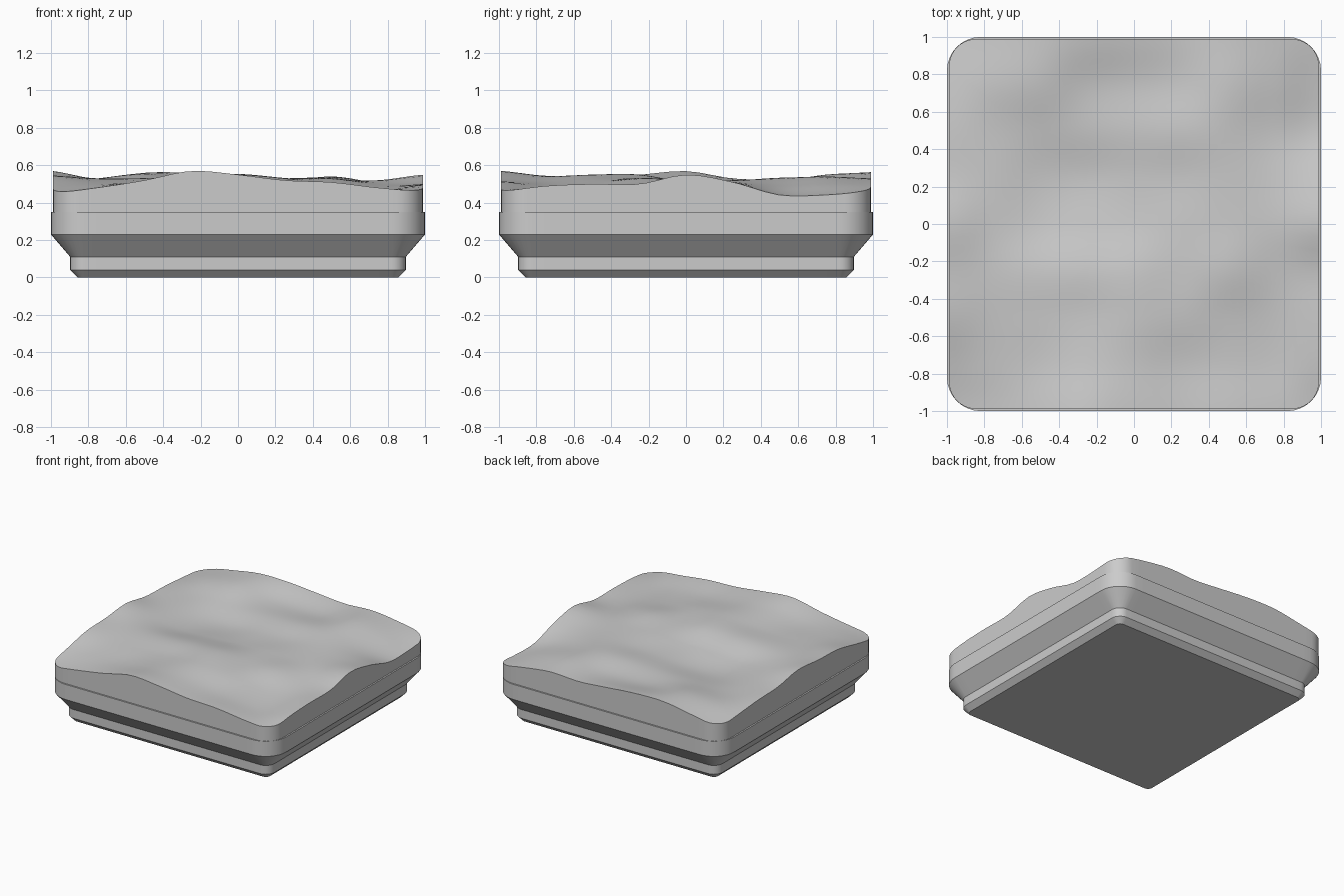
import bpy, bmesh
from math import cos, sin, pi, floor

cube = bpy.data.objects.get("Cube")
if cube:
    bpy.data.objects.remove(cube)

grey = bpy.data.materials.new("stone_grey")
grey.use_nodes = True
colour = (0.6, 0.6, 0.6, 1)
grey.diffuse_color = colour
grey.node_tree.nodes["Principled BSDF"].inputs["Base Color"].default_value = colour

# Terrain heights in hundredths, rows front to back, columns -x to +x
ROWS = [row.split() for row in (
    "45 48 52 57 55 52 51 48 46",
    "49 50 51 54 54 51 49 47 49",
    "54 52 52 53 55 53 50 48 50",
    "55 53 53 54 55 53 53 50 50",
    "57 52 49 50 51 52 52 52 55",
    "53 51 48 48 50 51 52 51 51",
    "52 51 51 51 52 53 53 49 44",
    "50 53 55 52 51 51 54 50 44",
    "48 52 56 56 54 52 53 50 46")]
HEIGHTS = [[int(h) / 100 for h in row] for row in ROWS]


def spline(values, t):
    """Smooth curve through evenly spaced values, t from -1 to 1."""
    last = len(values) - 1
    t = (t + 1) / 2 * last
    i = max(0, min(last - 1, floor(t)))
    f = t - i
    a, b, c, d = (values[max(0, min(last, i + k))] for k in (-1, 0, 1, 2))
    return b + f * (c - a + f * (2*a - 5*b + 4*c - d + f * (3*(b - c) + d - a))) / 2


def height(x, y):
    return spline([spline(row, x) for row in HEIGHTS], y)


def outline(half, radius, arc=8, side=24):
    """Rounded square, counterclockwise, with points along the straight sides."""
    points = []
    c = half - radius
    for q in range(4):
        ca, sa = cos(q * pi / 2), sin(q * pi / 2)
        quarter = [(c + radius * cos(a), c + radius * sin(a))
                   for a in (k * pi / 2 / arc for k in range(arc + 1))]
        quarter += [(c - 2 * c * k / side, half) for k in range(1, side)]
        points += [(x * ca - y * sa, x * sa + y * ca) for x, y in quarter]
    return points


def loft(name, rings, cap_bottom=False, cap_top=False):
    bm = bmesh.new()
    loops = [[bm.verts.new(p) for p in ring] for ring in rings]
    for low, high in zip(loops, loops[1:]):
        for i in range(len(low)):
            j = (i + 1) % len(low)
            bm.faces.new((low[i], low[j], high[j], high[i]))
    if cap_bottom:
        bm.faces.new(loops[0][::-1])
    if cap_top:
        centre = bm.verts.new((0, 0, height(0, 0)))
        top = loops[-1]
        for i in range(len(top)):
            bm.faces.new((top[i], top[(i + 1) % len(top)], centre))
    mesh = bpy.data.meshes.new(name)
    bm.to_mesh(mesh)
    bm.free()
    mesh.materials.append(grey)
    obj = bpy.data.objects.new(name, mesh)
    bpy.context.collection.objects.link(obj)
    bpy.ops.object.select_all(action="DESELECT")
    obj.select_set(True)
    bpy.context.view_layer.objects.active = obj
    bpy.ops.object.shade_smooth_by_angle(angle=pi / 6)


def flat_ring(half, radius, z):
    return [(x, y, z) for x, y in outline(half, radius)]


# Stepped foot and rim; the ledge on top fades out at the corners
WALL = (0.988, 0.142)
profile = [(0.857, 0.037, 0), (0.897, 0.077, 0.04), (0.897, 0.077, 0.11),
           (1, 0.18, 0.23), (1, 0.18, 0.35), (*WALL, 0.35)]
loft("stepped_base", [flat_ring(*p) for p in profile], cap_bottom=True)

# Upper wall following the terrain edge, then the rolling ground itself
edge = outline(*WALL)
STEPS = 28
ground = [[(x * s, y * s, height(x * s, y * s)) for x, y in edge]
          for s in (1 - k / STEPS for k in range(STEPS))]
loft("terrain_block", [flat_ring(*WALL, 0.35)] + ground, cap_top=True)
